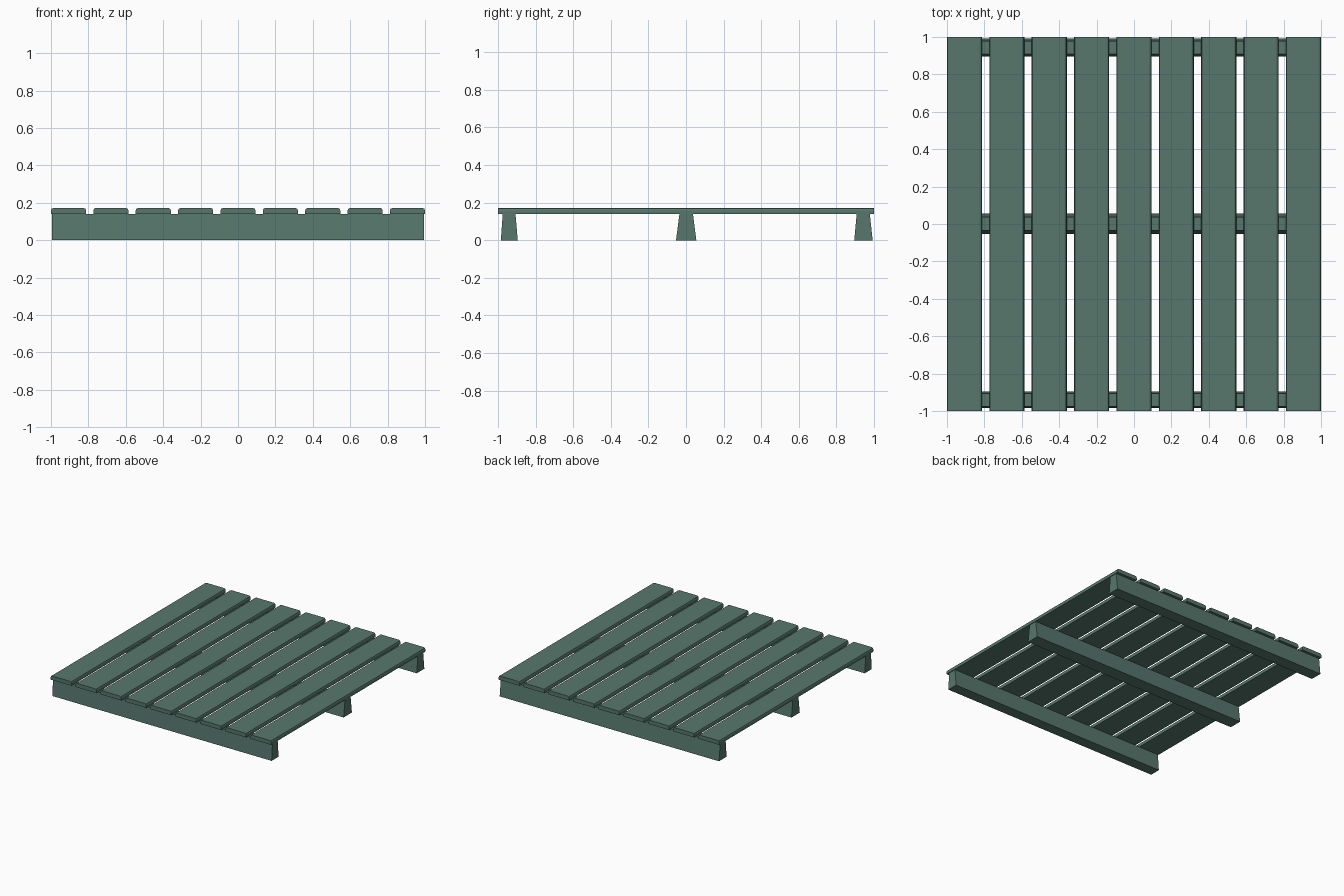
import bpy

if "Cube" in bpy.data.objects:
    bpy.data.objects.remove(bpy.data.objects["Cube"])

paint = bpy.data.materials.new("weathered_green")
paint.diffuse_color = (0.095, 0.185, 0.153, 1)
paint.use_nodes = True
paint.node_tree.nodes["Principled BSDF"].inputs["Base Color"].default_value = paint.diffuse_color


def prism(name, points, axis, half):
    """Extrude a cross-section along x or y between -half and +half."""
    n = len(points)
    verts = []
    for end in (-half, half):
        for p, z in points:
            verts.append((end, p, z) if axis == "x" else (p, -end, z))
    faces = [tuple(reversed(range(n))), tuple(range(n, 2 * n))]
    faces += [(i, (i + 1) % n, n + (i + 1) % n, n + i) for i in range(n)]
    mesh = bpy.data.meshes.new(name)
    mesh.from_pydata(verts, [], faces)
    mesh.materials.append(paint)
    obj = bpy.data.objects.new(name, mesh)
    bpy.context.collection.objects.link(obj)
    return obj


# Deck slats with softened long top edges
W, Z0, Z1 = 0.094, 0.139, 0.172
slat = [(-W, Z0), (W, Z0), (W, Z1 - 0.014), (W - 0.004, Z1 - 0.004), (W - 0.013, Z1),
        (-W + 0.013, Z1), (-W + 0.004, Z1 - 0.004), (-W, Z1 - 0.014)]
for i in range(9):
    x = (i - 4) * 0.2265
    prism(f"deck_slat_{i + 1}", [(x + p, z) for p, z in slat], "y", 1.0)

# Tapered support beams: bottom and top edges in y
beams = {
    "front_beam": (-0.985, -0.895, -0.907, -0.975),
    "middle_beam": (-0.053, 0.055, 0.037, -0.035),
    "back_beam": (0.895, 0.993, 0.978, 0.908),
}
for name, (b0, b1, t1, t0) in beams.items():
    prism(name, [(b0, 0), (b1, 0), (t1, Z0 + 0.001), (t0, Z0 + 0.001)], "x", 0.995)
